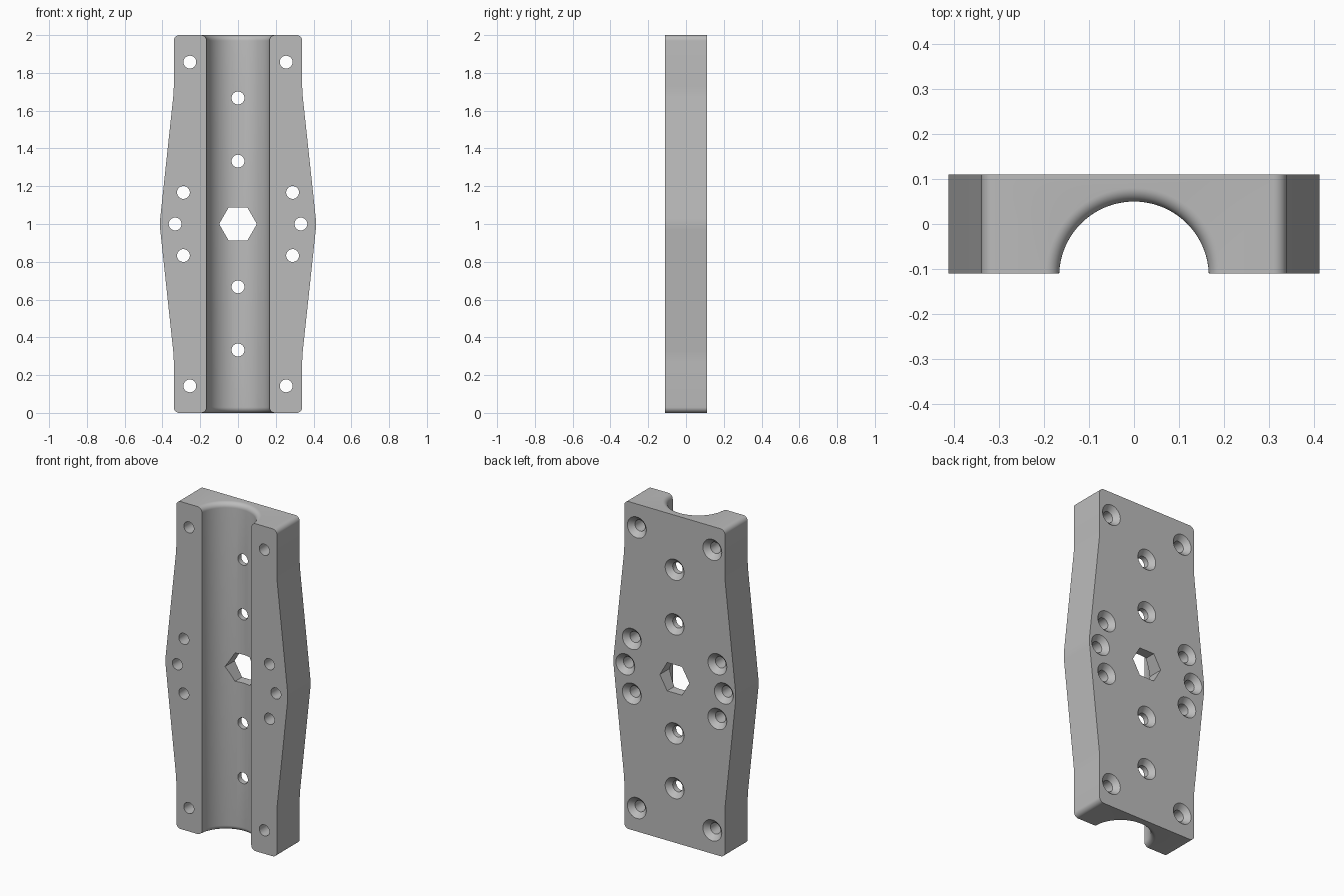
import bpy, bmesh, math
from mathutils import Matrix, Vector

if "Cube" in bpy.data.objects:
    bpy.data.objects.remove(bpy.data.objects["Cube"], do_unlink=True)

HALF = 0.11           # half thickness of the plate
FILLET = 0.03         # rounding of the corners and channel mouths
HOLE, SINK = 0.034, 0.064

grey = bpy.data.materials.new("machined grey")
grey.use_nodes = True
grey.diffuse_color = (0.5, 0.5, 0.5, 1)
grey.node_tree.nodes["Principled BSDF"].inputs["Base Color"].default_value = (0.5, 0.5, 0.5, 1)


def make_object(name, bm):
    bmesh.ops.recalc_face_normals(bm, faces=bm.faces)
    mesh = bpy.data.meshes.new(name)
    bm.to_mesh(mesh)
    bm.free()
    mesh.materials.append(grey)
    obj = bpy.data.objects.new(name, mesh)
    bpy.context.collection.objects.link(obj)
    return obj


def lathe(bm, profile, segments, matrix):
    """Closed solid of revolution from (radius, height) pairs."""
    rings = []
    for r, h in profile:
        angles = [2 * math.pi * i / segments for i in range(segments)]
        rings.append([bm.verts.new(matrix @ Vector((r * math.cos(a), r * math.sin(a), h)))
                      for a in angles])
    for low, high in zip(rings, rings[1:]):
        for i in range(segments):
            j = (i + 1) % segments
            bm.faces.new((low[i], low[j], high[j], high[i]))
    bm.faces.new(rings[0][::-1])
    bm.faces.new(rings[-1])


def drill_matrix(x, z):
    return Matrix.Translation((x, 0, z)) @ Matrix.Rotation(-math.pi / 2, 4, 'X')


# Plate: outline with tapered sides, extruded through the thickness
right = [(0.34, 0), (0.34, 0.3), (0.415, 1), (0.34, 1.7), (0.34, 2)]
outline = right + [(-x, z) for x, z in reversed(right)]
bm = bmesh.new()
face = bm.faces.new([bm.verts.new((x, -HALF, z)) for x, z in outline])
new = bmesh.ops.extrude_face_region(bm, geom=[face])["geom"]
bmesh.ops.translate(bm, vec=(0, 2 * HALF, 0),
                    verts=[g for g in new if isinstance(g, bmesh.types.BMVert)])
across = [e for e in bm.edges if abs(e.verts[0].co.y - e.verts[1].co.y) > HALF]
bmesh.ops.bevel(bm, geom=across, offset=FILLET, segments=8, profile=0.5, affect='EDGES')
plate = make_object("clamp_plate", bm)

# Channel cutter: round bar that flares at both ends
R = 0.1667
arc = [(R + FILLET * (1 - math.cos(a)), 2 - FILLET + FILLET * math.sin(a))
       for a in (math.pi / 2 * i / 8 for i in range(9))]
arc.append((R + FILLET, 2.1))
bm = bmesh.new()
lathe(bm, [(r, 2 - h) for r, h in reversed(arc)] + arc, 96,
      Matrix.Translation((0, 0.05 - R, 0)))
cutters = [make_object("channel_cutter", bm)]

# Countersunk screw holes, opening wide at the back
bm = bmesh.new()
spots = [(0, 1 + s * d) for s in (-1, 1) for d in (0.333, 0.667)]
for side in (-1, 1):
    spots.append((side * 0.333, 1))
    spots += [(side * x, 1 + s * d) for s in (-1, 1) for x, d in ((0.255, 0.857), (0.289, 0.167))]
bit = [(HOLE, -0.2), (HOLE, HALF - SINK + HOLE), (SINK + 0.01, HALF + 0.01)]
for x, z in spots:
    lathe(bm, bit, 32, drill_matrix(x, z))
# Hexagonal centre hole
lathe(bm, [(0.1, -0.2), (0.1, 0.2)], 6, drill_matrix(0, 1))
cutters.append(make_object("hole_cutter", bm))

# Cut the plate
bpy.context.view_layer.objects.active = plate
for cutter in cutters:
    mod = plate.modifiers.new(cutter.name, 'BOOLEAN')
    mod.operation = 'DIFFERENCE'
    mod.solver = 'EXACT'
    mod.object = cutter
    bpy.ops.object.modifier_apply(modifier=mod.name)
    bpy.data.objects.remove(cutter, do_unlink=True)

bpy.ops.object.select_all(action='DESELECT')
plate.select_set(True)
bpy.ops.object.shade_smooth_by_angle(angle=math.radians(25))
